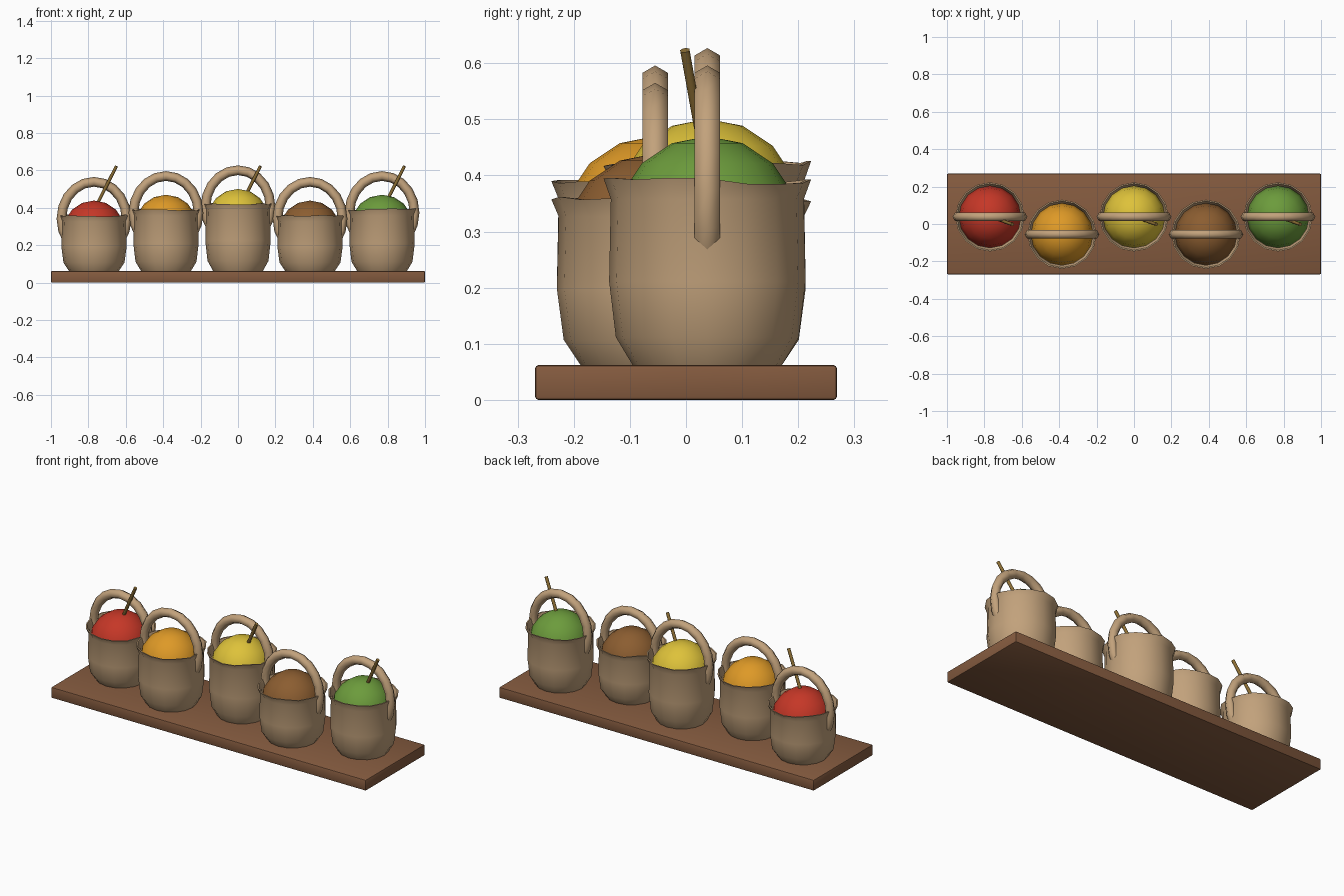
import bpy, bmesh, math, random
from mathutils import Vector, Matrix

random.seed(4)
cube = bpy.data.objects.get("Cube")
if cube:
    bpy.data.objects.remove(cube)


def material(name, rgb):
    m = bpy.data.materials.new(name)
    m.use_nodes = True
    m.diffuse_color = (*rgb, 1)
    m.node_tree.nodes["Principled BSDF"].inputs["Base Color"].default_value = (*rgb, 1)
    return m


def finish(name, bm, mat, angle=50):
    bmesh.ops.recalc_face_normals(bm, faces=bm.faces[:])
    mesh = bpy.data.meshes.new(name)
    bm.to_mesh(mesh)
    bm.free()
    mesh.materials.append(mat)
    ob = bpy.data.objects.new(name, mesh)
    bpy.context.collection.objects.link(ob)
    bpy.ops.object.select_all(action='DESELECT')
    ob.select_set(True)
    bpy.context.view_layer.objects.active = ob
    bpy.ops.object.shade_smooth_by_angle(angle=math.radians(angle))
    return ob


def bridge(bm, a, b):
    for i in range(len(a)):
        j = (i + 1) % len(a)
        bm.faces.new((a[i], a[j], b[j], b[i]))


BOARD_TOP = 0.062
SEG = 16
wood = material("dark_wood", (0.235, 0.105, 0.05))
cloth = material("sack_cloth", (0.54, 0.36, 0.2))
stick_wood = material("stick_wood", (0.27, 0.16, 0.035))


# Open sack with a flared, slightly uneven lip and a thin inner wall
def make_sack(name, x, y, rim):
    h = rim - BOARD_TOP
    wobble = [random.uniform(-0.009, 0.003) for _ in range(SEG)]
    profile = [(0.133, 0), (0.163, 0.15 * h), (0.175, 0.45 * h),
               (0.172, h - 0.035), (0.185, h), (0.178, h), (0.165, h - 0.035),
               (0.166, 0.45 * h)]
    bm = bmesh.new()
    rings = []
    for r, z in profile:
        ring = []
        for i in range(SEG):
            a = math.tau * i / SEG
            dz = wobble[i] if z == h else 0
            ring.append(bm.verts.new((x + r * math.cos(a), y + r * math.sin(a),
                                      BOARD_TOP + z + dz)))
        rings.append(ring)
    for a, b in zip(rings, rings[1:]):
        bridge(bm, a, b)
    bm.faces.new(rings[0])
    bm.faces.new(rings[-1])
    finish(name, bm, cloth)


# Heaped contents
def make_heap(name, x, y, rim, mat):
    bm = bmesh.new()
    bmesh.ops.create_uvsphere(bm, u_segments=SEG, v_segments=8, radius=0.165,
                              matrix=Matrix.Translation((x, y, rim - 0.088)))
    finish(name, bm, mat)


# Tall hoop handle with a six-sided section
def make_handle(name, x, y, rim):
    bm = bmesh.new()
    rings = []
    for i in range(20):
        a = math.tau * i / 20
        ring = []
        for k in range(6):
            b = math.tau * k / 6
            out = 0.026 * math.cos(b)
            ring.append(bm.verts.new((x + (0.174 + out) * math.cos(a),
                                      y + 0.026 * math.sin(b),
                                      rim - 0.02 + (0.197 + out) * math.sin(a))))
        rings.append(ring)
    for i in range(20):
        bridge(bm, rings[i], rings[(i + 1) % 20])
    finish(name, bm, cloth, 65)


# Leaning stick stuck into the heap
def make_stick(name, x, y):
    low, high = Vector((x + 0.007, y, 0.4)), Vector((x + 0.12, y - 0.04, 0.623))
    d = high - low
    turn = d.to_track_quat('Z', 'Y').to_matrix().to_4x4()
    bm = bmesh.new()
    bmesh.ops.create_cone(bm, cap_ends=True, segments=8, radius1=0.009, radius2=0.009,
                          depth=d.length,
                          matrix=Matrix.Translation((low + high) / 2) @ turn)
    finish(name, bm, stick_wood)


# Board
bm = bmesh.new()
bmesh.ops.create_cube(bm, size=1, matrix=Matrix.Translation((0, 0, BOARD_TOP / 2))
                      @ Matrix.Diagonal((2, 0.538, BOARD_TOP, 1)))
bmesh.ops.bevel(bm, geom=bm.edges[:], offset=0.006, segments=2, affect='EDGES', profile=0.5)
finish("board", bm, wood, 30)

# Row of five sacks: colour name, colour, height of rim, stick or not
sacks = [("red", (0.56, 0.038, 0.02), 0.362, True),
         ("orange", (0.73, 0.32, 0.02), 0.393, False),
         ("yellow", (0.73, 0.54, 0.042), 0.424, True),
         ("brown", (0.26, 0.11, 0.03), 0.362, False),
         ("green", (0.15, 0.33, 0.045), 0.393, True)]
for n, (label, rgb, rim, has_stick) in enumerate(sacks):
    x = (n - 2) * 0.385
    y = -0.055 if n % 2 else 0.038
    make_sack(label + "_sack", x, y, rim)
    make_heap(label + "_heap", x, y, rim - 0.008 + 0.008, material(label + "_spice", rgb))
    make_handle(label + "_handle", x, y, rim)
    if has_stick:
        make_stick(label + "_stick", x, y)
